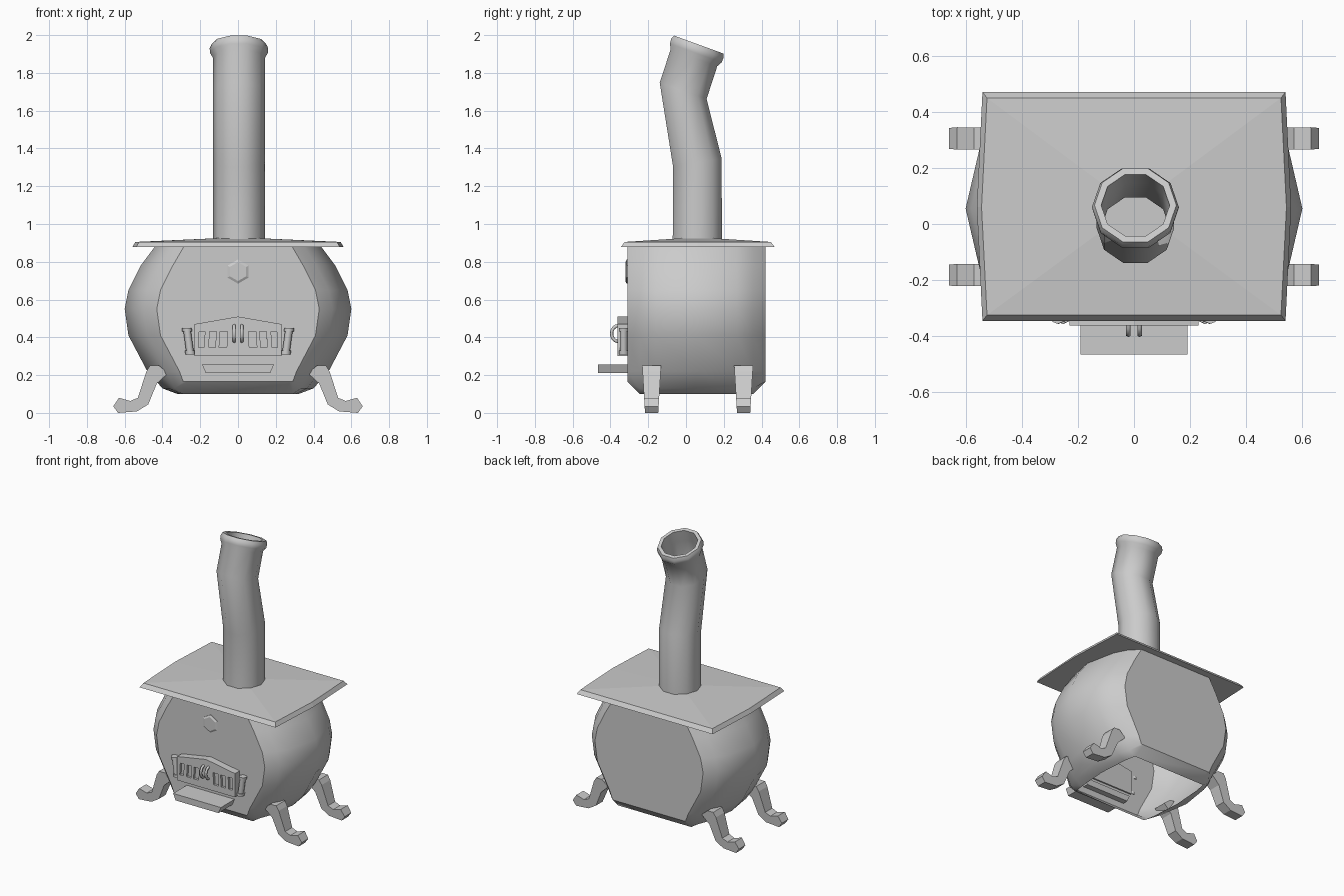
import bpy, bmesh
from math import sin, cos, radians, pi
from mathutils import Vector

if "Cube" in bpy.data.objects:
    bpy.data.objects.remove(bpy.data.objects["Cube"])


def make(name, verts, faces, smooth=None):
    """Mesh object; smooth = angle (degrees) above which edges stay sharp."""
    me = bpy.data.meshes.new(name)
    me.from_pydata([tuple(v) for v in verts], [], faces)
    bm = bmesh.new()
    bm.from_mesh(me)
    bmesh.ops.recalc_face_normals(bm, faces=bm.faces[:])
    if smooth:
        for f in bm.faces:
            f.smooth = True
        for e in bm.edges:
            e.smooth = len(e.link_faces) == 2 and e.calc_face_angle(0) < radians(smooth)
    bm.to_mesh(me)
    bm.free()
    ob = bpy.data.objects.new(name, me)
    bpy.context.collection.objects.link(ob)
    return ob


def loft(name, rings, caps=(True, True), smooth=None):
    """Skin a list of closed rings with equal point counts."""
    n = len(rings[0])
    verts = [p for r in rings for p in r]
    faces = [(k * n + i, k * n + (i + 1) % n, (k + 1) * n + (i + 1) % n, (k + 1) * n + i)
             for k in range(len(rings) - 1) for i in range(n)]
    if caps[0]:
        faces.append(tuple(range(n)))
    if caps[1]:
        faces.append(tuple(range(len(verts) - n, len(verts))))
    return make(name, verts, faces, smooth)


def prism_y(name, pts, y0, y1):
    """Extrude an x-z outline along y."""
    return loft(name, [[(x, y, z) for x, z in pts] for y in (y0, y1)])


# Potbelly body: half profile lofted front to back, open underneath
half = [(.44, .88), (.515, .78), (.58, .65), (.60, .55), (.58, .41),
        (.48, .22), (.40, .13), (.32, .10)]
taper = [.9, 1, 1, 1, 1, 1, .65, .3]
sections = [(-.31, .17, .165), (-.245, .10, .10), (-.16, .05, .10), (.055, 0, .10),
            (.27, .05, .10), (.355, .10, .10), (.42, .17, .165)]
verts, faces = [], []
for y, dx, zmin in sections:
    right = [(x - dx * t, y, max(z, zmin)) for (x, z), t in zip(half, taper)]
    verts += right + [(-x, y, z) for x, y, z in reversed(right)]
n = 2 * len(half)
last = len(sections) - 1
for k in range(last):
    for i in range(n - 1):
        if i == len(half) - 1 and k not in (0, last - 1):
            continue  # bottom stays open between the chamfers
        a = k * n + i
        faces.append((a, a + 1, a + n + 1, a + n))
faces += [tuple(range(n)), tuple(range(last * n, last * n + n))]
make("stove_body", verts, faces, 35)

# Top plate with bevelled rim and slightly raised centre
outer = [(-.54, -.345), (.54, -.345), (.56, .06), (.54, .47), (-.54, .47), (-.56, .06)]
inner = [(x * .97, .06 + (y - .06) * .95) for x, y in outer]
verts = [(x, y, .877) for x, y in outer] + [(x, y, .905) for x, y in inner] + [(0, .06, .93)]
faces = [tuple(range(6))]
for i in range(6):
    j = (i + 1) % 6
    faces += [(i, j, 6 + j, 6 + i), (6 + i, 6 + j, 12)]
make("top_plate", verts, faces)

# Crooked hollow stovepipe: y, z, tilt, radius
pipe = [(.06, .91, 0, .137), (.06, 1.325, 10, .137), (-.015, 1.705, -19, .138),
        (.042, 1.88, -20, .138), (.052, 1.905, -20, .153), (.06, 1.93, -20, .155),
        (.067, 1.95, -20, .146), (.067, 1.95, -20, .122), (.04, 1.87, -20, .120),
        (-.015, 1.705, -19, .122), (.06, 1.325, 10, .122), (.06, .94, 0, .122)]
rings = []
for y, z, tilt, r in pipe:
    t = radians(tilt)
    rings.append([(.005 + r * cos(a), y + r * sin(a) * cos(t), z + r * sin(a) * sin(t))
                  for a in (2 * pi * i / 10 for i in range(10))])
loft("stovepipe", rings, (False, True), 38)

# Four curved legs, narrower toward the foot
leg = [(.66, .035), (.63, .08), (.57, .063), (.53, .08), (.485, .22), (.465, .252),
       (.42, .252), (.37, .21), (.43, .155), (.475, .045), (.535, .008), (.635, 0)]
for side, sx in (("right", 1), ("left", -1)):
    for end, yc in (("front", -.182), ("back", .305)):
        loft(f"{end}_{side}_leg",
             [[(sx * x, yc + s * (.035 + .06 * z), z) for x, z in leg] for s in (-1, 1)])

# Fire door with a gabled top and six recessed vents
door = prism_y("fire_door", [(-.23, .30), (.23, .30), (.23, .47), (0, .51), (-.23, .47)],
               -.362, -.30)
verts, faces = [], []
for x0, x1, top in ((.06, .10, .43), (.12, .155, .43), (.18, .21, .43)):
    for s in (-1, 1):
        b = len(verts)
        verts += [(s * x, y, z) for y in (-.40, -.345)
                  for x, z in ((x0, .345), (x1, .345), (x1 - .005, top), (x0 - .005, top))]
        faces += [tuple(b + i for i in f) for f in
                  ((0, 1, 2, 3), (4, 5, 6, 7), (0, 1, 5, 4), (1, 2, 6, 5), (2, 3, 7, 6), (3, 0, 4, 7))]
cutter = make("vent_cutter", verts, faces)
cutter.hide_render = True
cutter.hide_viewport = True
mod = door.modifiers.new("vents", "BOOLEAN")
mod.operation = "DIFFERENCE"
mod.object = cutter
mod.solver = "EXACT"

# Hinges: slanted barrels with collars on both sides of the door
for side, sx in (("right", 1), ("left", -1)):
    rings = []
    for h, r in ((.31, .026), (.33, .026), (.33, .020), (.43, .020), (.43, .026), (.45, .026)):
        xc = .262 + .14 * (h - .38)
        rings.append([(sx * (xc + r * cos(i * pi / 4)), -.33 + r * sin(i * pi / 4), h)
                      for i in range(8)])
    loft(f"{side}_hinge", rings, smooth=50)

# Pair of looped door handles
for side, x in (("right", .02), ("left", -.02)):
    rings = []
    for k in range(9):
        a = pi * k / 8
        c = Vector((x, -.358 - .036 * sin(a), .42 + .042 * cos(a)))
        out = Vector((0, -sin(a), cos(a)))
        rings.append([c + out * .009 * cos(b) + Vector((.009 * sin(b), 0, 0))
                      for b in (2 * pi * i / 6 for i in range(6))])
    loft(f"{side}_door_handle", rings, smooth=65)

# Ash shelf below the door, reaching through the front wall
prism_y("ash_shelf", [(-.17, .21), (.17, .21), (.19, .255), (-.19, .255)], -.465, -.27)

# Hexagonal damper knob above the door
loft("damper_knob", [[(r * sin(i * pi / 3), y, .748 + r * cos(i * pi / 3)) for i in range(6)]
                     for r, y in ((.064, -.30), (.064, -.314), (.05, -.321))])
